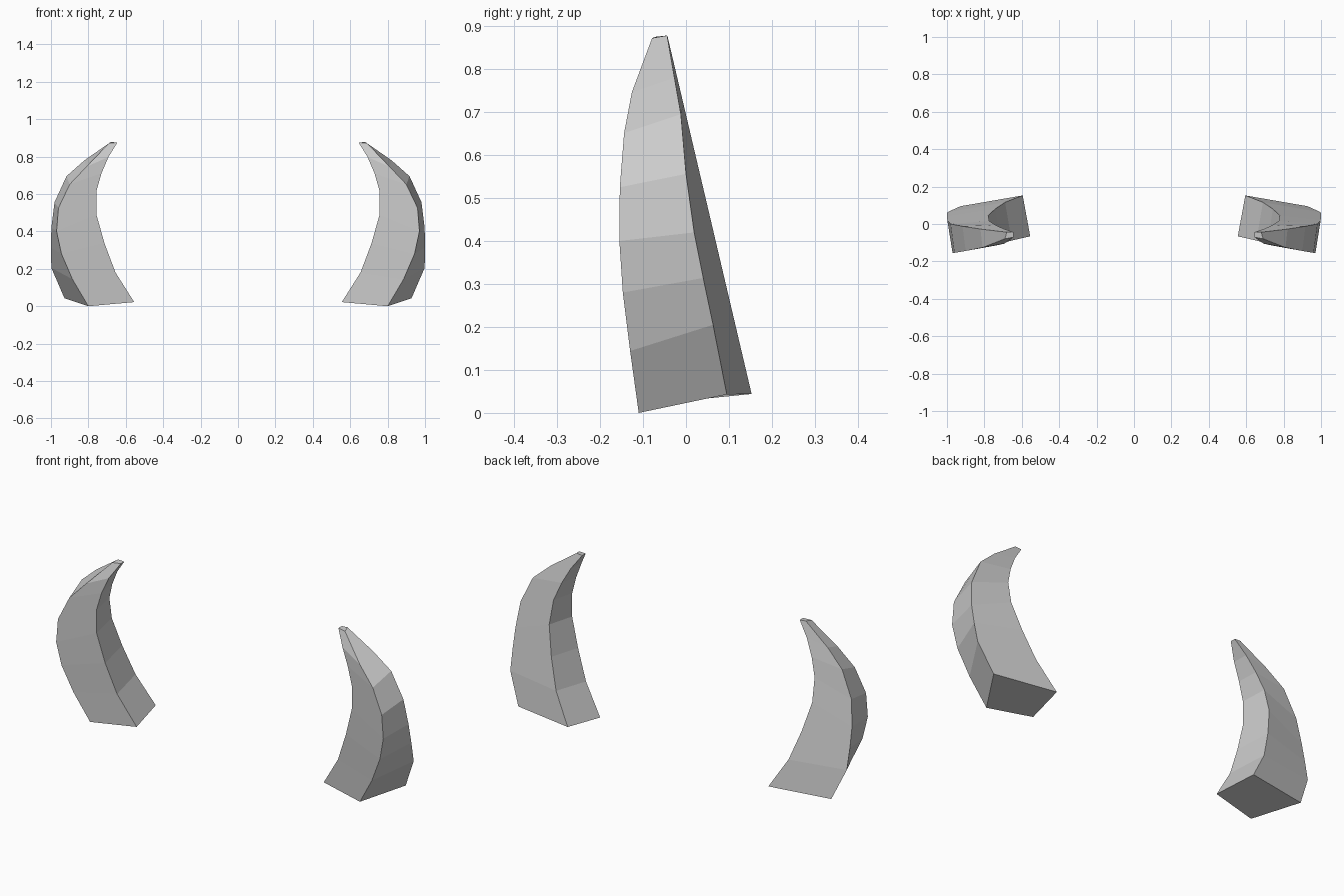
import bpy
import bmesh

default_cube = bpy.data.objects.get("Cube")
if default_cube:
    bpy.data.objects.remove(default_cube, do_unlink=True)

# Plain grey horn colour
horn_grey = bpy.data.materials.new("horn_grey")
horn_grey.use_nodes = True
colour = (0.6, 0.6, 0.6, 1)
horn_grey.diffuse_color = colour
horn_grey.node_tree.nodes["Principled BSDF"].inputs["Base Color"].default_value = colour

# Long edges of the left horn, listed from base to tip
inner_edge_xz = [(.555, .022), (.655, .18), (.714, .337), (.757, .49),
                 (.757, .615), (.73, .71), (.693, .797), (.645, .875)]
front_outer_edge = [(.80, -.11, 0), (.885, -.13, .144), (.944, -.147, .28),
                    (.97, -.155, .4), (.96, -.154, .525), (.90, -.144, .651),
                    (.81, -.126, .746), (.69, -.079, .872)]
back_outer_edge = [(.928, .095, .043), (.998, .063, .205), (1, .04, .314),
                   (.998, .019, .42), (.981, 0, .556), (.917, -.012, .695),
                   (.821, -.027, .78), (.68, -.044, .878)]


def cross_sections():
    """Four-cornered sections; the inner back corner follows the inner front one."""
    sections = []
    last = len(inner_edge_xz) - 1
    for i, (inner, front, back) in enumerate(
            zip(inner_edge_xz, front_outer_edge, back_outer_edge)):
        x, z = inner
        taper = 1 - i / last
        inner_front = (x, front[1] + .18 * (front[0] - x), z)
        back_z = z + .022 * taper
        inner_back = (x + .04 * taper, .163 - .235 * back_z, back_z)
        sections.append([inner_front, front, back, inner_back])
    return sections


def build_horn(name, side):
    """Skin the sections with flat faces; side is +1 for left, -1 for right."""
    bm = bmesh.new()
    rings = [[bm.verts.new((side * x, y, z)) for x, y, z in section]
             for section in cross_sections()]
    for lower, upper in zip(rings, rings[1:]):
        for i in range(4):
            j = (i + 1) % 4
            bm.faces.new((lower[i], lower[j], upper[j], upper[i]))
    bm.faces.new(rings[0])
    bm.faces.new(rings[-1])
    bmesh.ops.recalc_face_normals(bm, faces=bm.faces[:])
    mesh = bpy.data.meshes.new(name)
    bm.to_mesh(mesh)
    bm.free()
    mesh.materials.append(horn_grey)
    horn = bpy.data.objects.new(name, mesh)
    bpy.context.collection.objects.link(horn)
    return horn


# Mirrored pair
build_horn("left_horn", 1)
build_horn("right_horn", -1)
